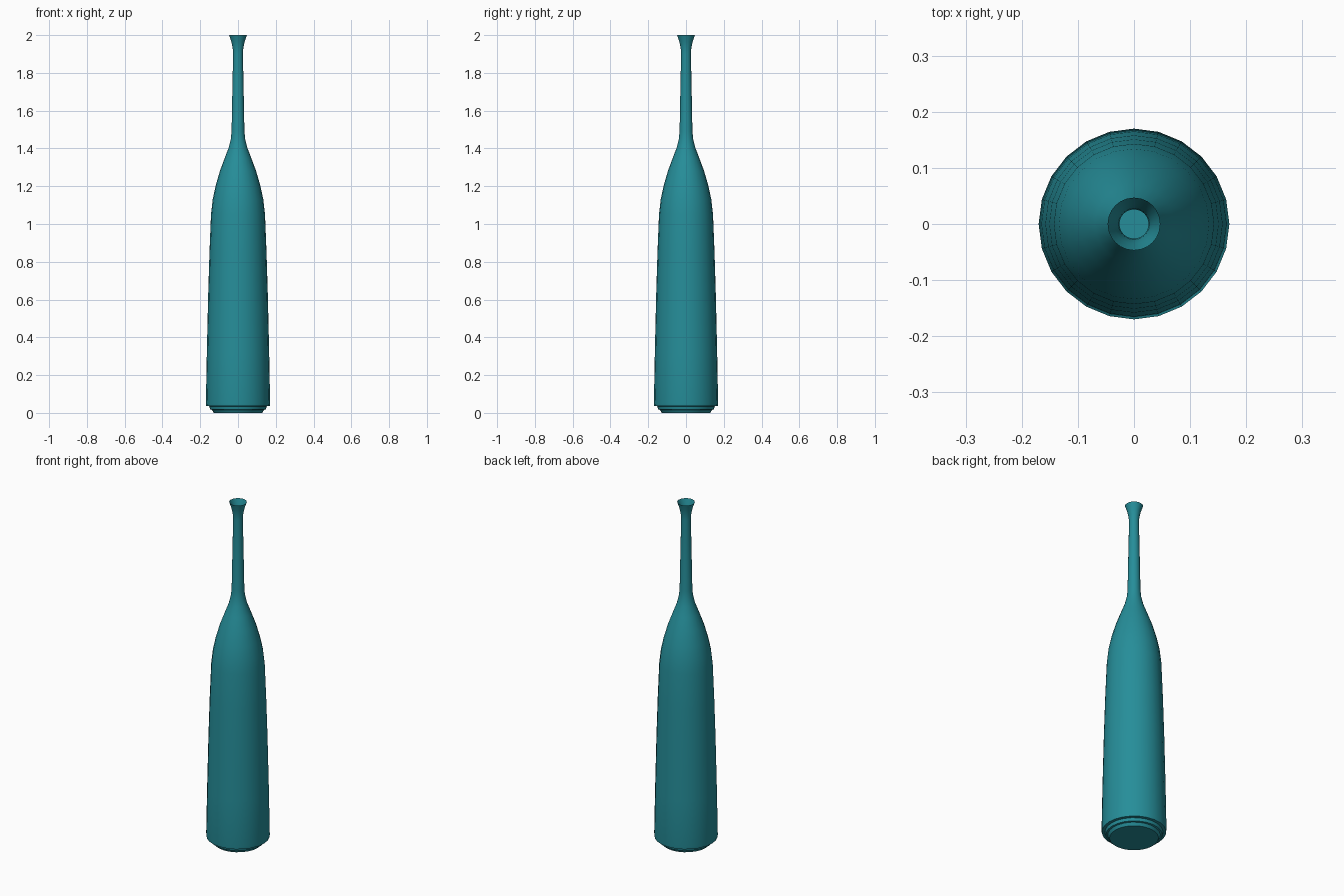
import bpy, bmesh, math

if "Cube" in bpy.data.objects:
    bpy.data.objects.remove(bpy.data.objects["Cube"])

SIDES = 24
# (radius, height) from the base centre up to the open lip
PROFILE = [
    (0.0, 0.0), (0.128, 0.0), (0.138, 0.016),            # underside and foot
    (0.148, 0.018), (0.152, 0.035), (0.168, 0.036),      # stepped base
    (0.170, 0.05), (0.165, 0.32), (0.158, 0.62), (0.151, 0.85), (0.143, 1.05),  # body
    (0.134, 1.13), (0.119, 1.20), (0.096, 1.28), (0.070, 1.35),                 # shoulder
    (0.049, 1.405), (0.038, 1.45), (0.034, 1.49),
    (0.030, 1.70), (0.026, 1.90),                        # neck
    (0.028, 1.93), (0.035, 1.965), (0.047, 2.0),         # flared lip
]

glass = bpy.data.materials.new("teal glass")
glass.diffuse_color = (0.019, 0.27, 0.32, 1)
glass.use_nodes = True
glass.node_tree.nodes["Principled BSDF"].inputs["Base Color"].default_value = glass.diffuse_color

# Spin the profile around z
bm = bmesh.new()
verts = [bm.verts.new((r, 0, z)) for r, z in PROFILE]
edges = [bm.edges.new(pair) for pair in zip(verts, verts[1:])]
bmesh.ops.spin(bm, geom=verts + edges, cent=(0, 0, 0), axis=(0, 0, 1),
               angle=math.tau, steps=SIDES, use_merge=False)
bmesh.ops.remove_doubles(bm, verts=bm.verts, dist=0.0002)
bmesh.ops.recalc_face_normals(bm, faces=bm.faces)
# Make sure the body faces outward
side = max(bm.faces, key=lambda f: f.calc_area())
c = side.calc_center_median()
if side.normal.x * c.x + side.normal.y * c.y < 0:
    bmesh.ops.reverse_faces(bm, faces=bm.faces)

mesh = bpy.data.meshes.new("bottle")
bm.to_mesh(mesh)
bm.free()
mesh.materials.append(glass)
bottle = bpy.data.objects.new("bottle", mesh)
bpy.context.collection.objects.link(bottle)

bpy.context.view_layer.objects.active = bottle
bottle.select_set(True)
bpy.ops.object.shade_smooth_by_angle(angle=math.radians(30))
